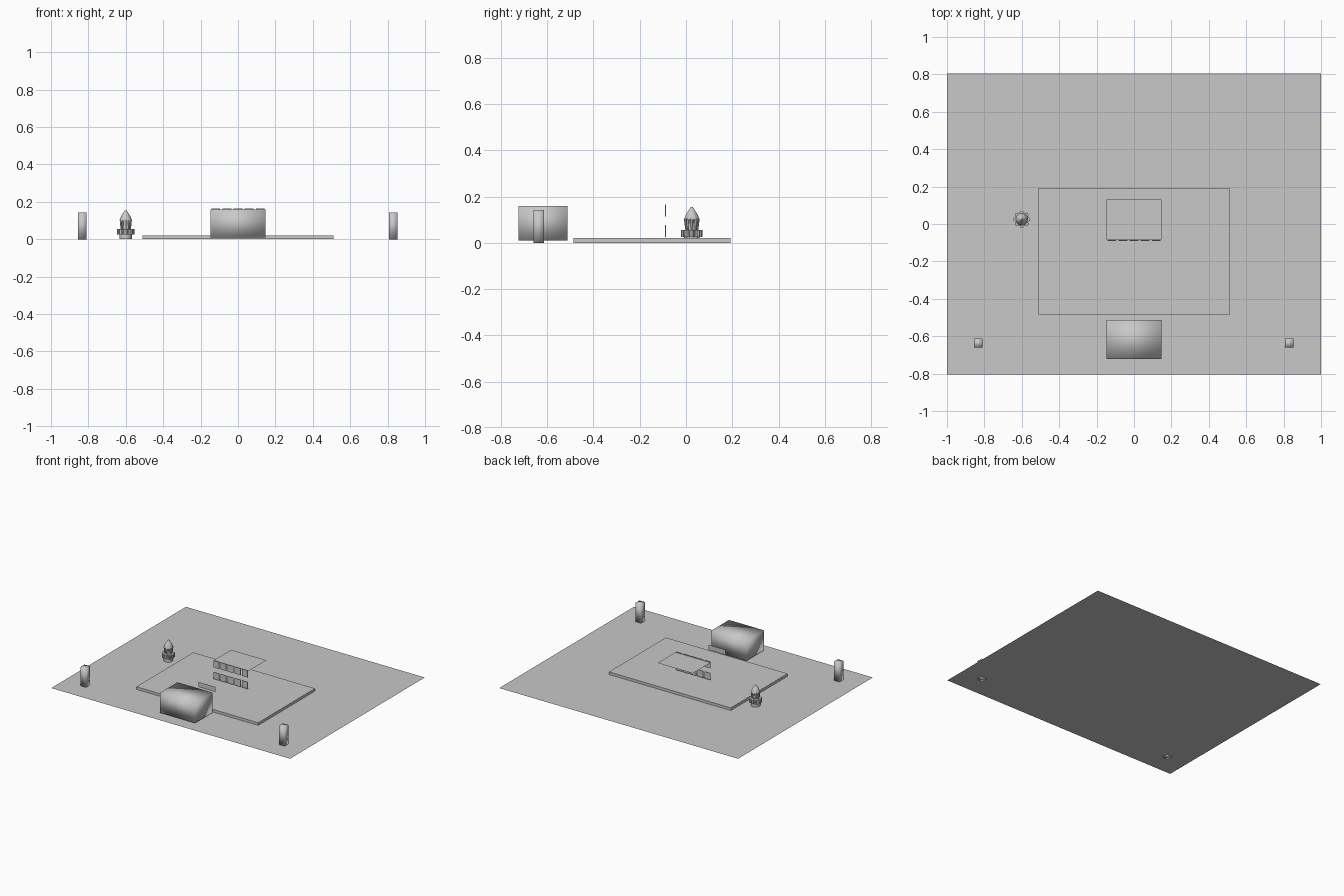
import bpy, bmesh, math
from mathutils import Matrix

if "Cube" in bpy.data.objects:
    bpy.data.objects.remove(bpy.data.objects["Cube"])

grey = bpy.data.materials.new("plain grey")
grey.diffuse_color = (0.58, 0.58, 0.58, 1)
grey.use_nodes = True
grey.node_tree.nodes["Principled BSDF"].inputs["Base Color"].default_value = grey.diffuse_color


def finish(name, bm, smooth=False):
    me = bpy.data.meshes.new(name)
    bm.to_mesh(me)
    bm.free()
    me.materials.append(grey)
    for p in me.polygons:
        p.use_smooth = smooth
    ob = bpy.data.objects.new(name, me)
    bpy.context.collection.objects.link(ob)
    return ob


def add_box(bm, lo, hi):
    c = [(a + b) / 2 for a, b in zip(lo, hi)]
    s = [b - a for a, b in zip(lo, hi)]
    bmesh.ops.create_cube(bm, size=1, matrix=Matrix.Translation(c) @ Matrix.Diagonal((*s, 1)))


def box(name, lo, hi, smooth=False):
    bm = bmesh.new()
    add_box(bm, lo, hi)
    return finish(name, bm, smooth)


def sheet(name, corners):
    bm = bmesh.new()
    bm.faces.new([bm.verts.new(c) for c in corners])
    return finish(name, bm)


def add_cone(bm, x, y, z0, z1, r0, r1, n):
    bmesh.ops.create_cone(bm, cap_ends=True, segments=n, radius1=r0, radius2=r1, depth=z1 - z0,
                          matrix=Matrix.Translation((x, y, (z0 + z1) / 2)))


# ground sheet and raised paving
sheet("ground", [(-1, -.805, 0), (1, -.805, 0), (1, .805, 0), (-1, .805, 0)])
box("paving", (-.51, -.487, 0), (.51, .193, .02))

# building block, its separate roof sheet and the sign panel
box("building_block", (-.148, -.723, .01), (.147, -.512, .16), True)
sheet("roof_panel", [(-.148, -.083, .16), (.147, -.083, .16), (.147, .13, .16), (-.148, .13, .16)])
sheet("sign_panel", [(-.072, -.369, .09), (.072, -.369, .09), (.072, -.369, .128), (-.072, -.369, .128)])

# two rows of window plates
bm = bmesh.new()
for z in (.026, .113):
    for i in range(-2, 3):
        x = i * .0595
        add_box(bm, (x - .024, -.09, z), (x + .024, -.086, z + .052))
finish("windows", bm)

# gate posts
for side, sx in (("left", -.833), ("right", .829)):
    box("post_" + side, (sx - .023, -.66, -.001), (sx + .023, -.613, .143), True)

# fountain: foot, lobed basin, ribbed stem and pointed cap
fx, fy = -.6, .025
bm = bmesh.new()
add_cone(bm, fx, fy, 0, .028, .033, .033, 16)
add_cone(bm, fx, fy, .026, .056, .038, .038, 16)
add_cone(bm, fx, fy, .056, .105, .023, .026, 12)
add_cone(bm, fx, fy, .1, .125, .034, .024, 12)
add_cone(bm, fx, fy, .125, .155, .024, .004, 12)
for k in range(8):
    a = k * math.pi / 4
    c, s = math.cos(a), math.sin(a)
    add_cone(bm, fx + .034 * c, fy + .034 * s, .026, .056, .012, .012, 8)
    add_cone(bm, fx + .025 * c, fy + .025 * s, .056, .105, .003, .009, 6)
finish("fountain", bm)
